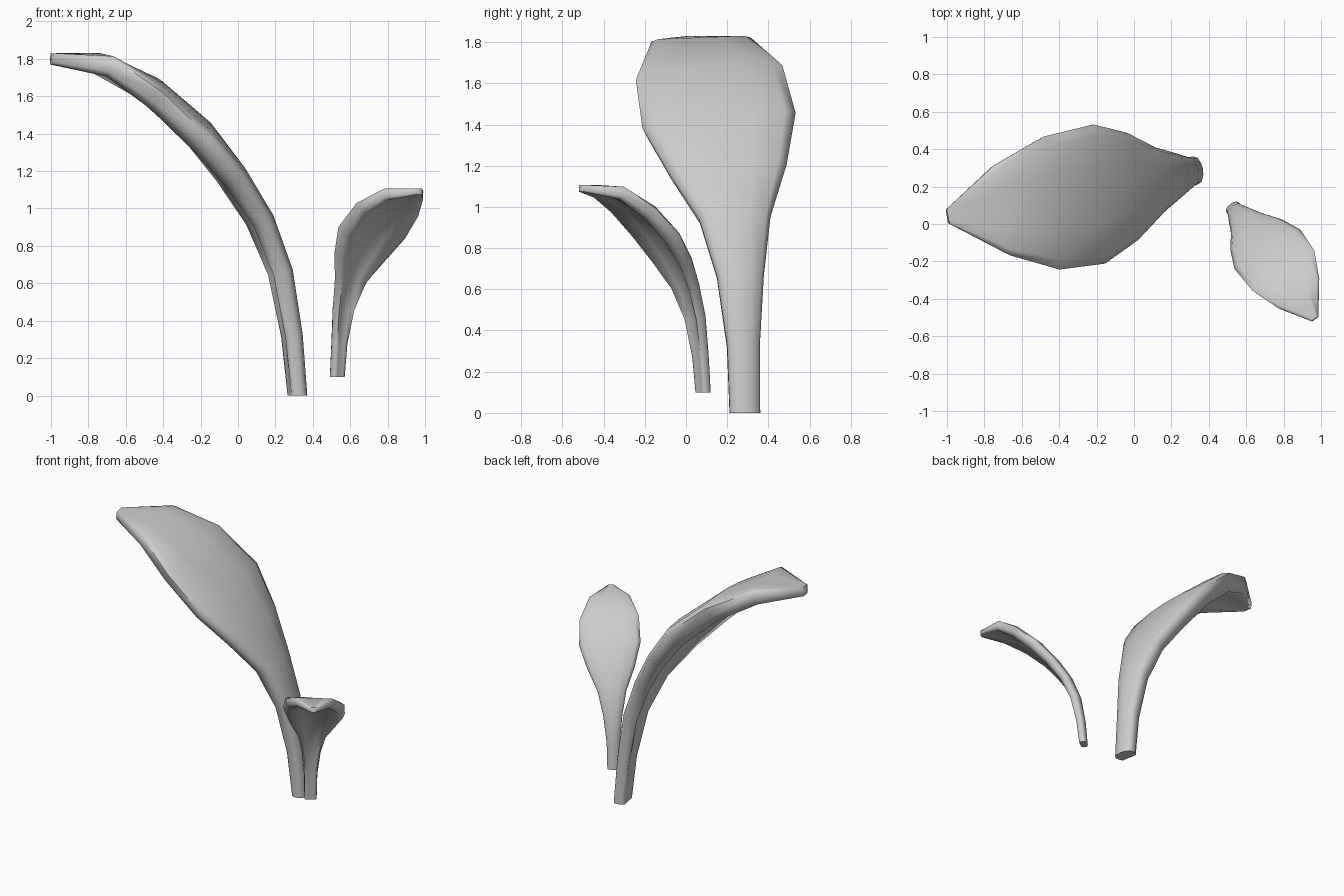
import bpy, math
from mathutils import Vector

cube = bpy.data.objects.get("Cube")
if cube:
    bpy.data.objects.remove(cube, do_unlink=True)

grey = bpy.data.materials.new("leaf grey")
grey.use_nodes = True
grey.diffuse_color = (0.6, 0.6, 0.6, 1)
grey.node_tree.nodes["Principled BSDF"].inputs["Base Color"].default_value = (0.6, 0.6, 0.6, 1)

# Stations along the leaf: reach, height, width, top, bottom, arch, hollow, roll
STATIONS = [
    (0, 0, 0.15, 0.05, 0.045, 0.5, 0, 0),
    (0.03, 0.32, 0.16, 0.055, 0.05, 0.5, 0.01, 0),
    (0.09, 0.66, 0.23, 0.06, 0.06, 0.5, 0.03, 0.02),
    (0.20, 0.94, 0.35, 0.065, 0.07, 0.5, 0.05, 0.05),
    (0.35, 1.18, 0.58, 0.068, 0.085, 0.5, 0.07, 0.1),
    (0.53, 1.41, 0.75, 0.07, 0.1, 0.5, 0.085, 0.14),
    (0.79, 1.635, 0.72, 0.065, 0.09, 0.4, 0.07, 0.12),
    (1.06, 1.77, 0.49, 0.055, 0.06, 0, 0.035, 0.04),
    (1.34, 1.80, 0.08, 0.03, 0.03, 0, 0, 0),
]


def section(top, bottom, arch, hollow):
    """Arched back, rounded thick rims and a groove along the underside."""
    half = [(u, top * (1 - arch * u * u)) for u in (0, 0.42, 0.86)]
    half += [(1, top * (0.8 - 1.2 * arch)), (0.94, -0.55 * bottom), (0.78, -bottom)]
    half += [(0.4, -bottom + 0.7 * hollow), (0, -bottom + hollow)]
    return half + [(-u, v) for u, v in half[-2:0:-1]]


def leaf(name, base, tip, scale):
    """Sweep the section along a curved spine."""
    base = Vector(base)
    ahead = Vector(tip) - base
    ahead.z = 0
    ahead.normalize()
    up = Vector((0, 0, 1))
    side = up.cross(ahead)
    reach = STATIONS[-1][0]
    spine = [ahead * s + up * z + side * 0.03 * math.sin(math.pi * s / reach)
             for s, z, *_ in STATIONS]
    last = len(spine) - 1
    verts, faces = [], []
    for i, (_, _, width, top, bottom, arch, hollow, roll) in enumerate(STATIONS):
        tangent = spine[min(i + 1, last)] - spine[max(i - 1, 0)]
        if i == 0:
            tangent = up
        normal = side.cross(tangent).normalized()
        if normal.dot(ahead) > 0:
            normal = -normal
        across = (side - normal * roll).normalized()
        normal = (normal + side * roll).normalized()
        for u, v in section(top, bottom, arch, hollow):
            verts.append(base + (spine[i] + across * (u * width / 2) + normal * v) * scale)
    n = len(verts) // (last + 1)
    for i in range(last):
        for j in range(n):
            k = (j + 1) % n
            faces.append((i * n + j, i * n + k, (i + 1) * n + k, (i + 1) * n + j))
    faces.append(tuple(range(n))[::-1])
    faces.append(tuple(range(last * n, last * n + n)))
    mesh = bpy.data.meshes.new(name)
    mesh.from_pydata(verts, [], faces)
    mesh.materials.append(grey)
    obj = bpy.data.objects.new(name, mesh)
    bpy.context.collection.objects.link(obj)
    # Consistent normals, smooth blades with crisp ends
    bpy.ops.object.select_all(action="DESELECT")
    obj.select_set(True)
    bpy.context.view_layer.objects.active = obj
    bpy.ops.object.mode_set(mode="EDIT")
    bpy.ops.mesh.select_all(action="SELECT")
    bpy.ops.mesh.normals_make_consistent(inside=False)
    bpy.ops.object.mode_set(mode="OBJECT")
    bpy.ops.object.shade_smooth_by_angle(angle=math.radians(75))


leaf("large_leaf", (0.32, 0.285, 0), (-1, 0.04, 0), 1)
leaf("small_leaf", (0.53, 0.085, 0.1), (0.97, -0.51, 0.1), 0.55)
